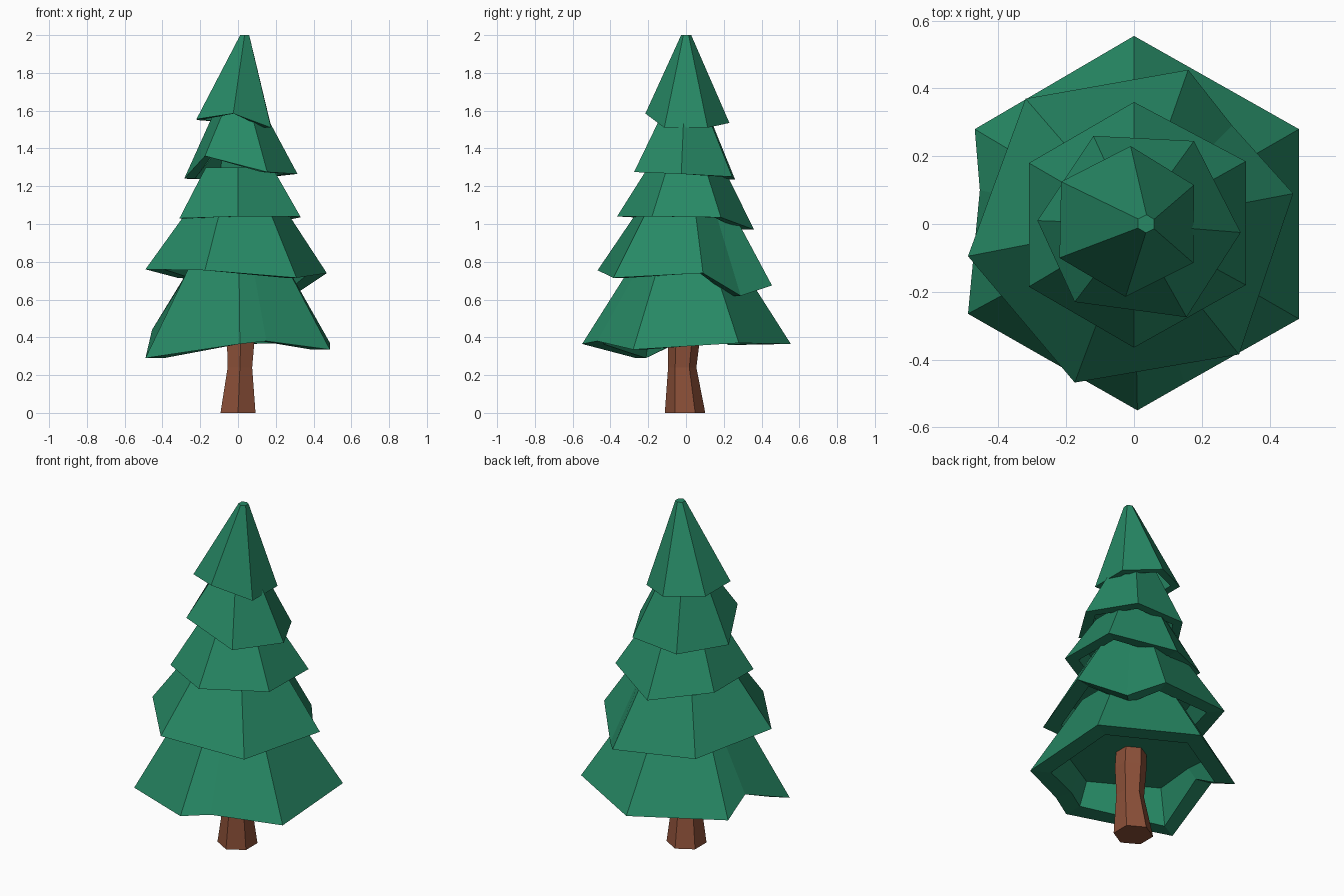
import bpy, bmesh
from math import sin, cos, pi

cube = bpy.data.objects.get("Cube")
if cube:
    bpy.data.objects.remove(cube)


def make_material(name, color):
    mat = bpy.data.materials.new(name)
    mat.use_nodes = True
    mat.diffuse_color = color
    mat.node_tree.nodes["Principled BSDF"].inputs["Base Color"].default_value = color
    return mat


def hexagon(x, y, z, radius):
    return [(x + radius * cos(pi / 2 + i * pi / 3),
             y + radius * sin(pi / 2 + i * pi / 3), z) for i in range(6)]


def loft(name, rings, mat):
    """Join rings of equal length into a flat-faced solid capped at both ends."""
    bm = bmesh.new()
    loops = [[bm.verts.new(p) for p in ring] for ring in rings]
    for a, b in zip(loops, loops[1:]):
        for i in range(len(a)):
            j = (i + 1) % len(a)
            bm.faces.new((a[i], a[j], b[j], b[i]))
    for end in (loops[0], loops[-1]):
        bm.faces.new(end)
    bmesh.ops.recalc_face_normals(bm, faces=bm.faces)
    mesh = bpy.data.meshes.new(name)
    bm.to_mesh(mesh)
    bm.free()
    mesh.materials.append(mat)
    obj = bpy.data.objects.new(name, mesh)
    bpy.context.collection.objects.link(obj)
    return obj


def branch_tier(name, edge, top_z, top_scale, lean, mat):
    """Skirt of branches: tapered outside, flat rim and a hollow underneath."""
    base = sum(p[2] for p in edge) / len(edge)
    ceiling_z = base + 0.3 * (top_z - base)
    top = [(x * top_scale + lean, y * top_scale, top_z) for x, y, z in edge]
    rim = [(x * 0.8, y * 0.8, z) for x, y, z in edge]
    ceiling = [(x * 0.7, y * 0.7, ceiling_z) for x, y, z in edge]
    return loft(name, [top, edge, rim, ceiling], mat)


green = make_material("pine green", (0.02, 0.25, 0.13, 1))
brown = make_material("bark brown", (0.26, 0.08, 0.04, 1))

# Trunk with a slight bend
loft("trunk", [hexagon(0, -0.005, 0, 0.107),
               hexagon(0.01, -0.02, 0.24, 0.075),
               hexagon(0.015, -0.01, 0.4, 0.085),
               hexagon(0.015, 0, 0.6, 0.08)], brown)

# Uneven lower edges, counter-clockwise from the back
bottom_edge = [(0, 0.555, 0.365), (-0.47, 0.28, 0.36), (-0.455, 0.1, 0.44),
               (-0.49, -0.265, 0.29), (0.01, -0.55, 0.365),
               (0.15, -0.47, 0.38), (0.487, -0.28, 0.335), (0.487, 0.28, 0.37)]
lower_edge = [(0.16, 0.455, 0.675), (-0.32, 0.37, 0.715), (-0.49, -0.095, 0.76),
              (-0.175, -0.468, 0.755), (0.31, -0.385, 0.715),
              (0.47, 0.09, 0.74), (0.29, 0.29, 0.62)]
middle_edge = [(0, 0.36, 0.97), (-0.31, 0.18, 1.03), (-0.31, -0.185, 1.03),
               (0, -0.365, 1.04), (0.33, -0.18, 1.04), (0.33, 0.185, 1.035)]
upper_edge = [(0.177, 0.245, 1.25), (-0.12, 0.26, 1.235), (-0.285, 0.01, 1.24),
              (-0.175, -0.23, 1.36), (0.155, -0.275, 1.275), (0.315, -0.025, 1.265)]
crown_edge = [(-0.01, 0.23, 1.535), (-0.215, 0.125, 1.55), (-0.22, -0.1, 1.555),
              (-0.025, -0.215, 1.585), (0.175, -0.115, 1.51), (0.177, 0.115, 1.51)]

# Stacked branch tiers
branch_tier("bottom_branches", bottom_edge, 0.8, 0.5, 0, green)
branch_tier("lower_branches", lower_edge, 1.1, 0.5, 0, green)
branch_tier("middle_branches", middle_edge, 1.3, 0.55, 0, green)
branch_tier("upper_branches", upper_edge, 1.6, 0.43, 0, green)
branch_tier("crown_branches", crown_edge, 2, 0.12, 0.038, green)
